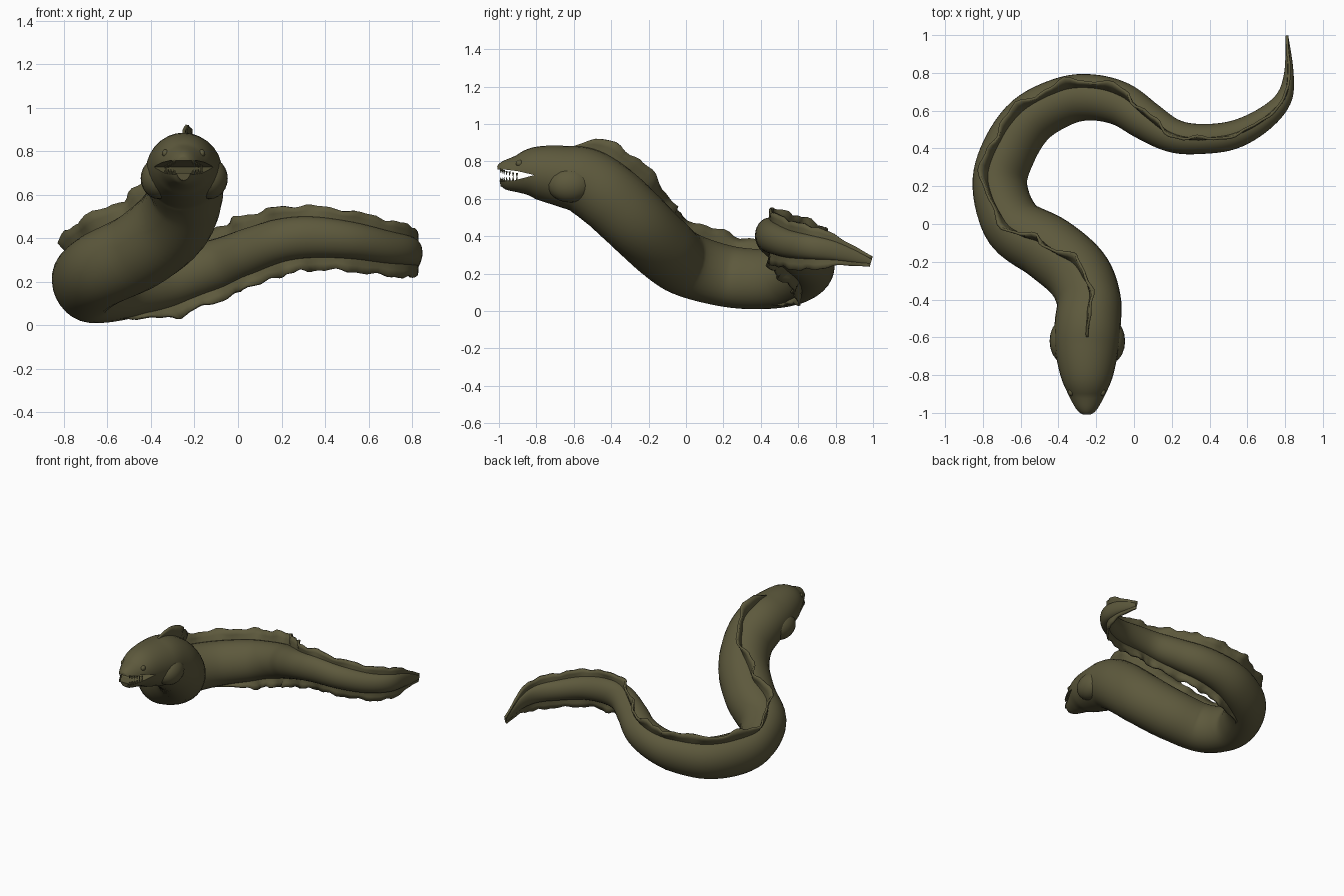
import bpy, bmesh, math
from mathutils import Vector, Matrix

old = bpy.data.objects.get("Cube")
if old:
    bpy.data.objects.remove(old, do_unlink=True)

skin = bpy.data.materials.new("dark olive skin")
skin.use_nodes = True
colour = (0.11, 0.1, 0.046, 1)
skin.diffuse_color = colour
bsdf = next(n for n in skin.node_tree.nodes if n.type == 'BSDF_PRINCIPLED')
bsdf.inputs["Base Color"].default_value = colour
bsdf.inputs["Roughness"].default_value = 0.8


def make_object(name, bm):
    bmesh.ops.recalc_face_normals(bm, faces=bm.faces[:])
    mesh = bpy.data.meshes.new(name)
    bm.to_mesh(mesh)
    bm.free()
    mesh.materials.append(skin)
    obj = bpy.data.objects.new(name, mesh)
    bpy.context.collection.objects.link(obj)
    return obj


def activate(obj):
    bpy.ops.object.select_all(action='DESELECT')
    obj.select_set(True)
    bpy.context.view_layer.objects.active = obj


def smooth(obj, degrees=40):
    activate(obj)
    bpy.ops.object.shade_smooth_by_angle(angle=math.radians(degrees))


def ramp(a, b, t):
    t = min(1, max(0, (t - a) / (b - a)))
    return t * t * (3 - 2 * t)


# Spine from snout to tail: x, y, z, half width, half height
spine = [
    (-.25, -1, .72, .035, .055), (-.25, -.97, .725, .065, .077),
    (-.25, -.9, .732, .1, .1), (-.25, -.8, .74, .14, .14),
    (-.25, -.65, .72, .17, .165), (-.245, -.53, .69, .175, .18),
    (-.24, -.4, .6, .17, .185), (-.3, -.26, .47, .175, .185),
    (-.45, -.13, .345, .175, .18), (-.635, -.01, .255, .16, .175),
    (-.71, .2, .19, .14, .17), (-.665, .38, .17, .14, .165),
    (-.55, .55, .175, .135, .155), (-.37, .65, .205, .125, .145),
    (-.22, .67, .24, .12, .13), (-.07, .635, .285, .115, .12),
    (.06, .55, .34, .105, .11), (.2, .47, .39, .09, .1),
    (.34, .45, .405, .08, .095), (.52, .47, .39, .075, .085),
    (.68, .55, .36, .062, .075), (.79, .66, .342, .045, .065),
    (.82, .8, .32, .025, .05), (.81, .99, .265, .008, .02)]
last = len(spine) - 1


def sample(t):
    """Catmull-Rom value of every spine column at row position t."""
    i = min(int(t), last - 1)
    f = t - i
    p = [spine[min(last, max(0, i + k))] for k in (-1, 0, 1, 2)]
    return [b + f * (c - a) / 2 + f * f * (a - 2.5 * b + 2 * c - d / 2)
            + f ** 3 * (1.5 * (b - c) + (d - a) / 2) for a, b, c, d in zip(*p)]


def frame(t):
    """Centre, side axis, up axis, half width and half height, leaning in the bend."""
    x, y, z, w, h = sample(t)
    along = Vector(sample(min(last, t + .05))[:3]) - Vector(sample(max(0, t - .05))[:3])
    along.normalize()
    side = along.cross(Vector((0, 0, 1))).normalized()
    up = side.cross(along)
    lean = math.radians(26) * ramp(8, 10.5, t) * (1 - ramp(14, 18, t))
    s = side * math.cos(lean) + up * math.sin(lean)
    u = up * math.cos(lean) - side * math.sin(lean)
    return Vector((x, y, z)), s, u, w, h


# Body and head in one loft
STEPS, SIDES = 6, 28
bm = bmesh.new()
rings = []
for n in range(last * STEPS + 1):
    c, s, u, w, h = frame(n / STEPS)
    ring = []
    for k in range(SIDES):
        a = math.tau * k / SIDES
        ring.append(bm.verts.new(c + s * w * math.cos(a) + u * h * math.sin(a)))
    rings.append(ring)
for r, q in zip(rings, rings[1:]):
    for k in range(SIDES):
        j = (k + 1) % SIDES
        bm.faces.new((r[k], r[j], q[j], q[k]))
bm.faces.new(rings[0])
bm.faces.new(rings[-1])
body = make_object("body", bm)

# Open mouth, cut as a wedge
bm = bmesh.new()
outline = [(-1.1, .7), (-.92, .698), (-.81, .727), (-.9, .748), (-.97, .757), (-1.1, .76)]
ends = [[bm.verts.new((x, y, z)) for y, z in outline] for x in (-.6, .1)]
for e in ends:
    bm.faces.new(e)
for k in range(len(outline)):
    j = (k + 1) % len(outline)
    bm.faces.new((ends[0][k], ends[0][j], ends[1][j], ends[1][k]))
cutter = make_object("mouth_cutter", bm)
cutter.hide_render = True
cut = body.modifiers.new("mouth", 'BOOLEAN')
cut.operation = 'DIFFERENCE'
cut.solver = 'EXACT'
cut.object = cutter
activate(body)
bpy.ops.object.modifier_apply(modifier=cut.name)
bpy.data.objects.remove(cutter, do_unlink=True)
smooth(body)


# Ruffled fins, rooted inside the body
def fin(name, direction, start, height):
    bm = bmesh.new()
    rows = []
    count = int((last - start) * 7)
    for n in range(count + 1):
        t = start + (last - start) * n / count
        c, s, u, w, h = frame(t)
        tall = height(t) * (1 + .1 * math.sin(t * 5.3) + .07 * math.sin(t * 11))
        wave = .016 * math.sin(t * 4.1) + .007 * math.sin(t * 9.7)
        wave *= ramp(start, start + 1, t) * (1 - .8 * ramp(16, 21, t))
        row = []
        for f in (-.35, 0, .5, 1):
            reach = h * (1 + f) if f < 0 else h * .97 + tall * f
            row.append(bm.verts.new(c + u * direction * reach + s * wave * max(0, f)))
        rows.append(row)
    for a, b in zip(rows, rows[1:]):
        for k in range(3):
            bm.faces.new((a[k], a[k + 1], b[k + 1], b[k]))
    obj = make_object(name, bm)
    solid = obj.modifiers.new("thickness", 'SOLIDIFY')
    solid.thickness = .014
    solid.offset = 0
    smooth(obj, 60)


def tail_taper(t):
    return 1 - .85 * ramp(21, last, t)


fin("dorsal_fin", 1, 4.2,
    lambda t: .078 * ramp(4, 5.2, t) * (1 - .35 * ramp(15, 18, t)) * tail_taper(t))
fin("ventral_fin", -1, 11.5,
    lambda t: .06 * ramp(11.5, 13.5, t) * tail_taper(t))


# Gill covers and eyes
def ellipsoid(name, centre, radii):
    bm = bmesh.new()
    place = Matrix.Translation(centre) @ Matrix.Diagonal((*radii, 1))
    bmesh.ops.create_uvsphere(bm, u_segments=20, v_segments=12, radius=1, matrix=place)
    smooth(make_object(name, bm), 60)


for label, m in (("left", 1), ("right", -1)):
    ellipsoid(label + "_gill_cover", (-.247 + m * .115, -.62, .675), (.085, .12, .095))
    ellipsoid(label + "_eye", (-.25 + m * .083, -.89, .79), (.016, .02, .018))

# Teeth along both jaws
for name, root, way in (("upper_teeth", .754, -1), ("lower_teeth", .699, 1)):
    bm = bmesh.new()
    for m in (1, -1):
        for k in range(7):
            t = .45 + k * .25
            c, s, u, w, h = frame(t)
            base = root + way * .004 - (.004 * k if way < 0 else -.001 * k)
            turn = Matrix.Rotation(math.pi if way < 0 else 0, 4, 'X')
            spot = Matrix.Translation((c.x + m * w * .86, c.y, base))
            bmesh.ops.create_cone(bm, cap_ends=True, segments=6, radius1=.006,
                                  radius2=.001, depth=.022, matrix=spot @ turn)
    make_object(name, bm)
